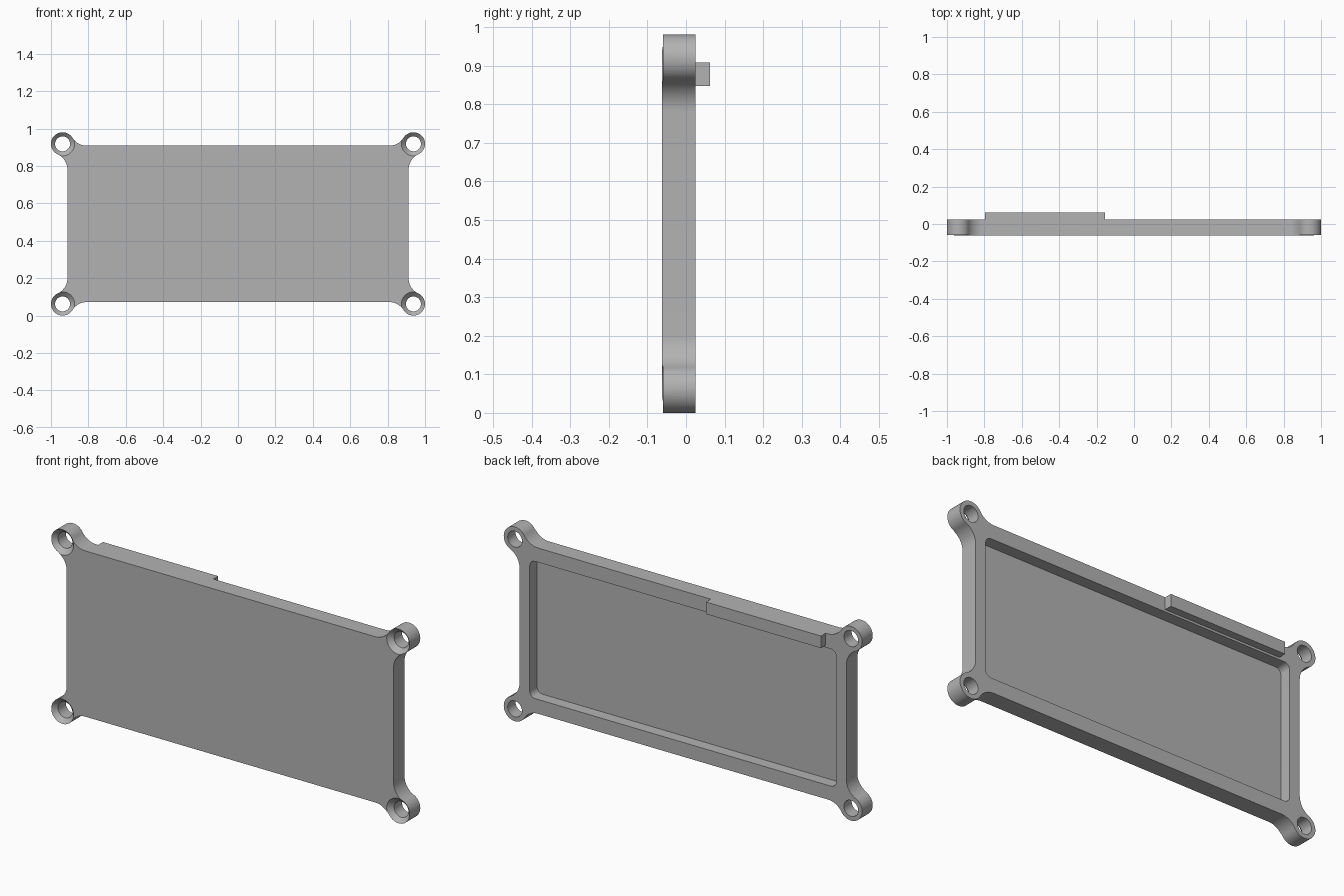
import bpy
import bmesh
from math import sin, cos, pi, sqrt, atan2, radians
from mathutils import Matrix

cube = bpy.data.objects.get("Cube")
if cube:
    bpy.data.objects.remove(cube, do_unlink=True)

MID = 0.49                        # height of the centre
HALF_X, HALF_Z = 0.912, 0.418     # plate half sizes
BOSS_X, BOSS_Z, BOSS_R = 0.938, 0.428, 0.062
FILLET = 0.09
FRONT, BACK, TAB_BACK = -0.0625, 0.0245, 0.0625
POCKET_FLOOR = -0.034

grey = bpy.data.materials.new("plain grey")
grey.use_nodes = True
grey.diffuse_color = (0.45, 0.45, 0.45, 1)
grey.node_tree.nodes["Principled BSDF"].inputs["Base Color"].default_value = (0.45, 0.45, 0.45, 1)


def arc(cx, cz, r, a0, a1, n):
    return [(cx + r * cos(a0 + (a1 - a0) * i / n),
             cz + r * sin(a0 + (a1 - a0) * i / n)) for i in range(n + 1)]


def four_corners(quarter):
    """Mirror an anticlockwise quarter outline into a closed loop."""
    left = [(-x, z) for x, z in reversed(quarter)]
    return quarter + left + [(-x, -z) for x, z in quarter] + [(-x, -z) for x, z in left]


def extrude_outline(name, points, y0, y1):
    bm = bmesh.new()
    face = bm.faces.new([bm.verts.new((x, y0, z + MID)) for x, z in points])
    new = bmesh.ops.extrude_face_region(bm, geom=[face])["geom"]
    verts = [v for v in new if isinstance(v, bmesh.types.BMVert)]
    bmesh.ops.translate(bm, vec=(0, y1 - y0, 0), verts=verts)
    return finish(name, bm)


def finish(name, bm):
    bmesh.ops.recalc_face_normals(bm, faces=bm.faces)
    mesh = bpy.data.meshes.new(name)
    bm.to_mesh(mesh)
    bm.free()
    mesh.materials.append(grey)
    obj = bpy.data.objects.new(name, mesh)
    bpy.context.collection.objects.link(obj)
    return obj


def round_cutter(x, z, y0, r0, y1, r1):
    bm = bmesh.new()
    place = Matrix.Translation((x, (y0 + y1) / 2, z + MID)) @ Matrix.Rotation(-pi / 2, 4, "X")
    bmesh.ops.create_cone(bm, cap_ends=True, segments=48, radius1=r0, radius2=r1,
                          depth=y1 - y0, matrix=place)
    return finish("hole_cutter", bm)


def combine(target, other, operation):
    mod = target.modifiers.new(operation.lower(), "BOOLEAN")
    mod.object, mod.operation, mod.solver = other, operation, "EXACT"
    bpy.context.view_layer.objects.active = target
    bpy.ops.object.modifier_apply(modifier=mod.name)
    bpy.data.objects.remove(other, do_unlink=True)


# Plate outline: side fillet, round screw boss, top fillet
reach = FILLET + BOSS_R
side_x, top_z = HALF_X + FILLET, HALF_Z + FILLET
side_z = BOSS_Z - sqrt(reach ** 2 - (side_x - BOSS_X) ** 2)
top_x = BOSS_X - sqrt(reach ** 2 - (top_z - BOSS_Z) ** 2)
to_side = atan2(side_z - BOSS_Z, side_x - BOSS_X)
to_top = atan2(top_z - BOSS_Z, top_x - BOSS_X)
quarter = (arc(side_x, side_z, FILLET, pi, to_side + pi, 12)
           + arc(BOSS_X, BOSS_Z, BOSS_R, to_side, to_top, 32)[1:]
           + arc(top_x, top_z, FILLET, to_top - pi, -pi / 2, 12)[1:])
plate = extrude_outline("cover_plate", four_corners(quarter), FRONT, BACK)

# Raised tab along the top of the back rim
tab = extrude_outline("rim_tab", [(-0.797, 0.357), (-0.155, 0.357),
                                  (-0.155, HALF_Z), (-0.797, HALF_Z)], 0, TAB_BACK)
combine(plate, tab, "UNION")

# Rounded pocket in the back
pocket = four_corners(arc(0.855 - 0.03, 0.346 - 0.03, 0.03, 0, pi / 2, 8))
combine(plate, extrude_outline("pocket_cutter", pocket, POCKET_FLOOR, 0.2), "DIFFERENCE")

# Countersunk screw holes
for sx in (-1, 1):
    for sz in (-1, 1):
        x, z = sx * BOSS_X, sz * BOSS_Z
        combine(plate, round_cutter(x, z, -0.2, 0.04, 0.2, 0.04), "DIFFERENCE")
        combine(plate, round_cutter(x, z, FRONT - 0.01, 0.0745, FRONT + 0.03, 0.0345), "DIFFERENCE")

plate.select_set(True)
bpy.context.view_layer.objects.active = plate
bpy.ops.object.shade_smooth_by_angle(angle=radians(30))
